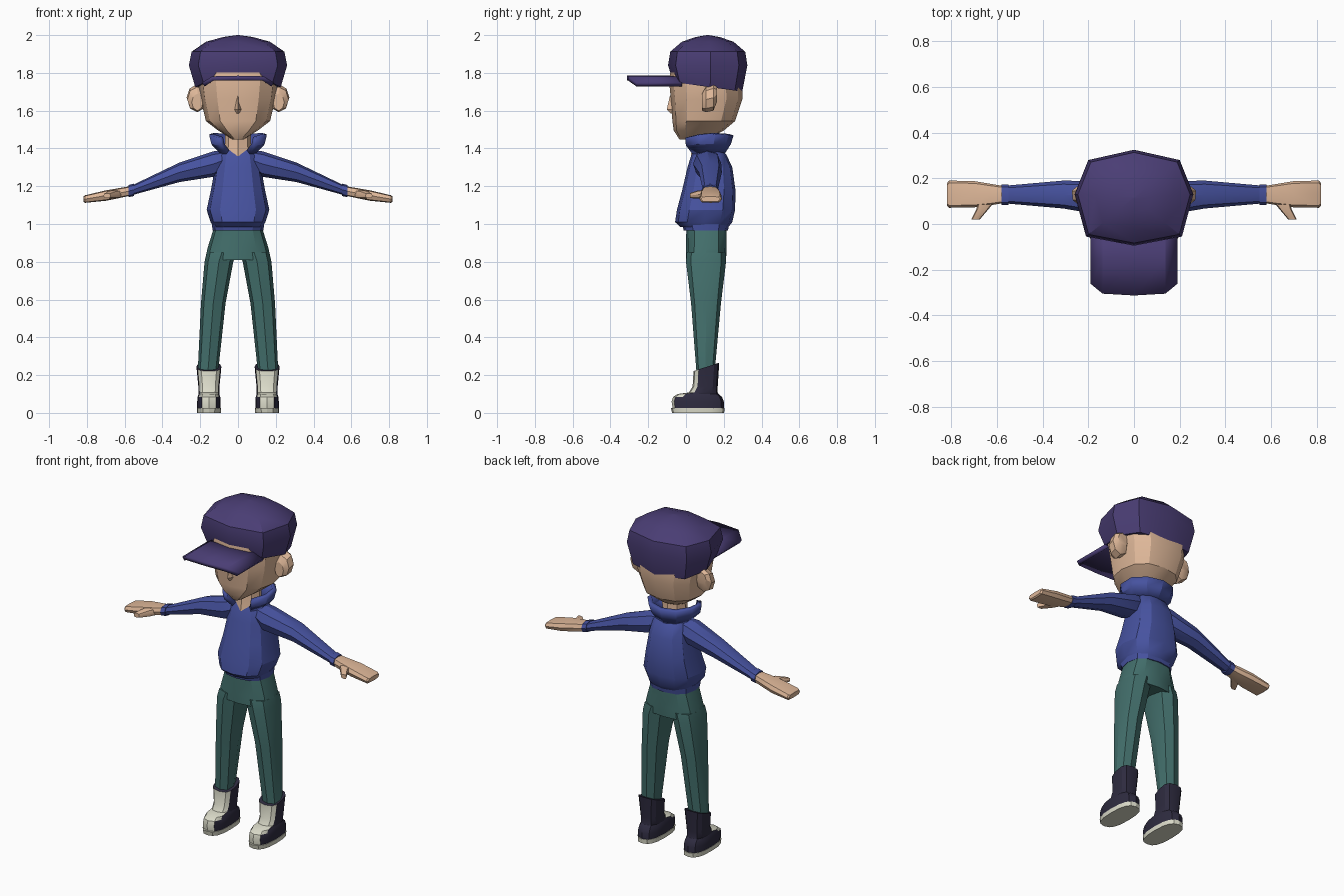
import bpy, bmesh, math

if "Cube" in bpy.data.objects:
    bpy.data.objects.remove(bpy.data.objects["Cube"])


def material(name, rgb):
    m = bpy.data.materials.new(name)
    m.diffuse_color = (*rgb, 1)
    m.use_nodes = True
    m.node_tree.nodes["Principled BSDF"].inputs["Base Color"].default_value = m.diffuse_color
    return m


PURPLE = material("cap purple", (0.068, 0.047, 0.175))
BLUE = material("sweater blue", (0.062, 0.085, 0.35))
GREEN = material("trouser green", (0.056, 0.16, 0.15))
SKIN = material("skin", (0.74, 0.48, 0.32))
NAVY = material("boot navy", (0.027, 0.024, 0.05))
CREAM = material("cream", (0.70, 0.70, 0.58))


def finish(name, bm, mats, mirror=False, thick=0, angle=28):
    bmesh.ops.recalc_face_normals(bm, faces=bm.faces)
    me = bpy.data.meshes.new(name)
    bm.to_mesh(me)
    bm.free()
    for m in mats:
        me.materials.append(m)
    me.shade_smooth()
    me.set_sharp_from_angle(angle=math.radians(angle))
    ob = bpy.data.objects.new(name, me)
    bpy.context.collection.objects.link(ob)
    if thick:
        s = ob.modifiers.new("thickness", 'SOLIDIFY')
        s.thickness, s.offset = thick, 0
    if mirror:
        ob.modifiers.new("mirror", 'MIRROR')
    return ob


def ring(axis, pos, a, b, n=8, p=1.0, tilt=0):
    """Rounded-box ring across an axis; a and b are (min, max) extents."""
    out = []
    for i in range(n):
        t = 2 * math.pi * i / n
        c, s = [math.copysign(abs(v) ** p if abs(v) > 1e-6 else 0, v)
                for v in (math.cos(t), math.sin(t))]
        u = (a[0] + a[1]) / 2 + c * (a[1] - a[0]) / 2
        v = (b[0] + b[1]) / 2 + s * (b[1] - b[0]) / 2
        if axis == 'z':
            out.append((u, v, pos + tilt * v))
        elif axis == 'x':
            out.append((pos, u, v))
        else:
            out.append((u, pos, v))
    return out


def skin_rings(rings, closed=True, caps=True):
    bm = bmesh.new()
    vs = [[bm.verts.new(co) for co in r] for r in rings]
    n = len(vs[0])
    for lo, hi in zip(vs, vs[1:]):
        for i in range(n if closed else n - 1):
            j = (i + 1) % n
            bm.faces.new((lo[i], lo[j], hi[j], hi[i]))
    if closed and caps:
        bm.faces.new(vs[0])
        bm.faces.new(vs[-1])
    return bm


def loft(name, mat, axis, levels, n=8, p=1.0, mirror=False):
    rings = [ring(axis, pos, a, b, n, p) for pos, a, b in levels]
    return finish(name, skin_rings(rings), [mat], mirror)


def sym(r):
    return (-r, r)


# Head, nose, ears and neck
loft("head", SKIN, 'z', [
    (1.448, sym(.03), (-.035, .11)),
    (1.495, sym(.105), (-.065, .20)),
    (1.545, sym(.17), (-.072, .26)),
    (1.66, sym(.197), (-.08, .298)),
    (1.76, sym(.212), (-.09, .298)),
    (1.85, sym(.20), (-.075, .28))], 12, .85)
loft("nose", SKIN, 'z', [
    (1.585, sym(.018), (-.082, -.03)),
    (1.605, sym(.022), (-.102, -.03)),
    (1.68, sym(.006), (-.085, -.03))], 4)
loft("ear", SKIN, 'y', [
    (.085, (.185, .245), (1.60, 1.69)),
    (.105, (.165, .268), (1.592, 1.725)),
    (.145, (.165, .272), (1.60, 1.738)),
    (.165, (.18, .25), (1.65, 1.725))], 8, mirror=True)
loft("neck", SKIN, 'z', [
    (1.36, sym(.085), (.025, .185)),
    (1.42, sym(.07), (.035, .175)),
    (1.53, sym(.07), (.04, .18))], 8)

# Cap crown: one eight-sided outline scaled at each height
half = [(.2, .28), (.26, .13), (.21, -.055)]
outline = [(0, .325)] + half + [(0, -.095)] + [(-x, y) for x, y in reversed(half)]
crown = []
for z, s, tilt in [(1.74, .87, -.12), (1.84, 1, 0), (1.912, .945, 0),
                   (1.965, .65, 0), (1.99, .3, 0), (2.0, .02, 0)]:
    crown.append([(x * s, .115 + (y - .115) * s, z + tilt * y) for x, y in outline])
finish("cap_crown", skin_rings(crown), [PURPLE], angle=35)

# Cap brim: arched plate with clipped corners
cols = [(-.183, -.262, 1.738), (-.135, -.305, 1.77), (0, -.313, 1.773),
        (.135, -.305, 1.77), (.183, -.262, 1.738)]
brim = [[(x, y, z) for x, y, z in cols],
        [(x, -.15, z) for x, y, z in cols],
        [(x, -.02, z) for x, y, z in cols]]
finish("cap_brim", skin_rings(brim, closed=False), [PURPLE], thick=.024)

# Sweater body, hem and open flared collar
loft("sweater_body", BLUE, 'z', [
    (.985, sym(.128), (-.03, .225)),
    (1.01, sym(.145), (-.058, .245)),
    (1.075, sym(.166), (-.048, .26)),
    (1.18, sym(.143), (-.02, .262)),
    (1.30, sym(.122), (.008, .245)),
    (1.365, sym(.108), (.028, .215)),
    (1.40, sym(.08), (.045, .185))], 12, .8)
loft("sweater_hem", BLUE, 'z', [
    (.965, sym(.135), (-.012, .222)),
    (1.0, sym(.138), (-.02, .228))], 12, .8)
collar = []
for z, rx, y0, y1, dip in [(1.38, .088, .02, .195, 0), (1.43, .135, -.02, .225, .01),
                           (1.482, .146, -.025, .24, .03)]:
    row = []
    for i in range(9):
        t = math.radians(-52 + 284 * i / 8)
        s = math.sin(t)
        row.append((rx * math.cos(t), (y0 + y1) / 2 + s * (y1 - y0) / 2,
                    z - dip * max(0, -s) - dip * .3 * max(0, s)))
    collar.append(row)
finish("collar", skin_rings(collar, closed=False), [BLUE], thick=.026)

# Sleeves, cuffs, hands and thumbs
loft("sleeve", BLUE, 'x', [
    (.07, (.05, .175), (1.29, 1.39)),
    (.13, (.037, .187), (1.25, 1.385)),
    (.31, (.068, .19), (1.222, 1.325)),
    (.56, (.09, .168), (1.153, 1.205))], 8, .85, True)
loft("cuff", BLUE, 'x', [
    (.55, (.083, .174), (1.148, 1.214)),
    (.58, (.083, .174), (1.142, 1.206))], 8, .85, True)
loft("hand", SKIN, 'x', [
    (.57, (.092, .166), (1.15, 1.2)),
    (.63, (.082, .176), (1.137, 1.19)),
    (.70, (.073, .188), (1.123, 1.178)),
    (.81, (.071, .19), (1.112, 1.152)),
    (.818, (.08, .18), (1.118, 1.146))], 8, .55, True)
loft("thumb", SKIN, 'y', [
    (.11, (.60, .68), (1.14, 1.18)),
    (.065, (.637, .69), (1.135, 1.178)),
    (.02, (.675, .712), (1.137, 1.163))], 8, .6, True)

# Trousers
loft("trouser_hips", GREEN, 'z', [
    (.81, sym(.174), (.0, .212)),
    (.87, sym(.162), (.0, .215)),
    (.985, sym(.126), (.002, .215))], 12, .75)
loft("trouser_leg", GREEN, 'z', [
    (.22, (.105, .213), (.055, .152)),
    (.58, (.066, .196), (.027, .185)),
    (.80, (.025, .177), (.0, .212)),
    (.85, (.005, .166), (.004, .21))], 8, .8, True)

# Boots: cream toe cap and tongue chosen by direction, navy elsewhere
levels = [(.02, .062, -.07, .2, 0), (.06, .062, -.076, .2, 0),
          (.085, .06, -.068, .19, 0), (.1, .055, -.045, .172, 0),
          (.108, .055, .015, .168, 0), (.14, .056, .035, .168, 0),
          (.208, .066, .04, .176, .33)]
bm = skin_rings([ring('z', z, (.154 - r, .154 + r), (y0, y1), 12, .72, tilt)
                 for z, r, y0, y1, tilt in levels])
bm.normal_update()
bmesh.ops.recalc_face_normals(bm, faces=bm.faces)
for f in bm.faces:
    c = f.calc_center_median()
    front = f.normal.y < -.45 and c.y < .08
    toe_top = f.normal.z > .4 and c.z < .15 and c.y < .04
    f.material_index = 1 if front or toe_top else 0
finish("boot", bm, [NAVY, CREAM], True)
loft("boot_sole", CREAM, 'z', [
    (0, (.091, .217), (-.074, .202)),
    (.026, (.09, .218), (-.08, .204))], 16, .75, True)
